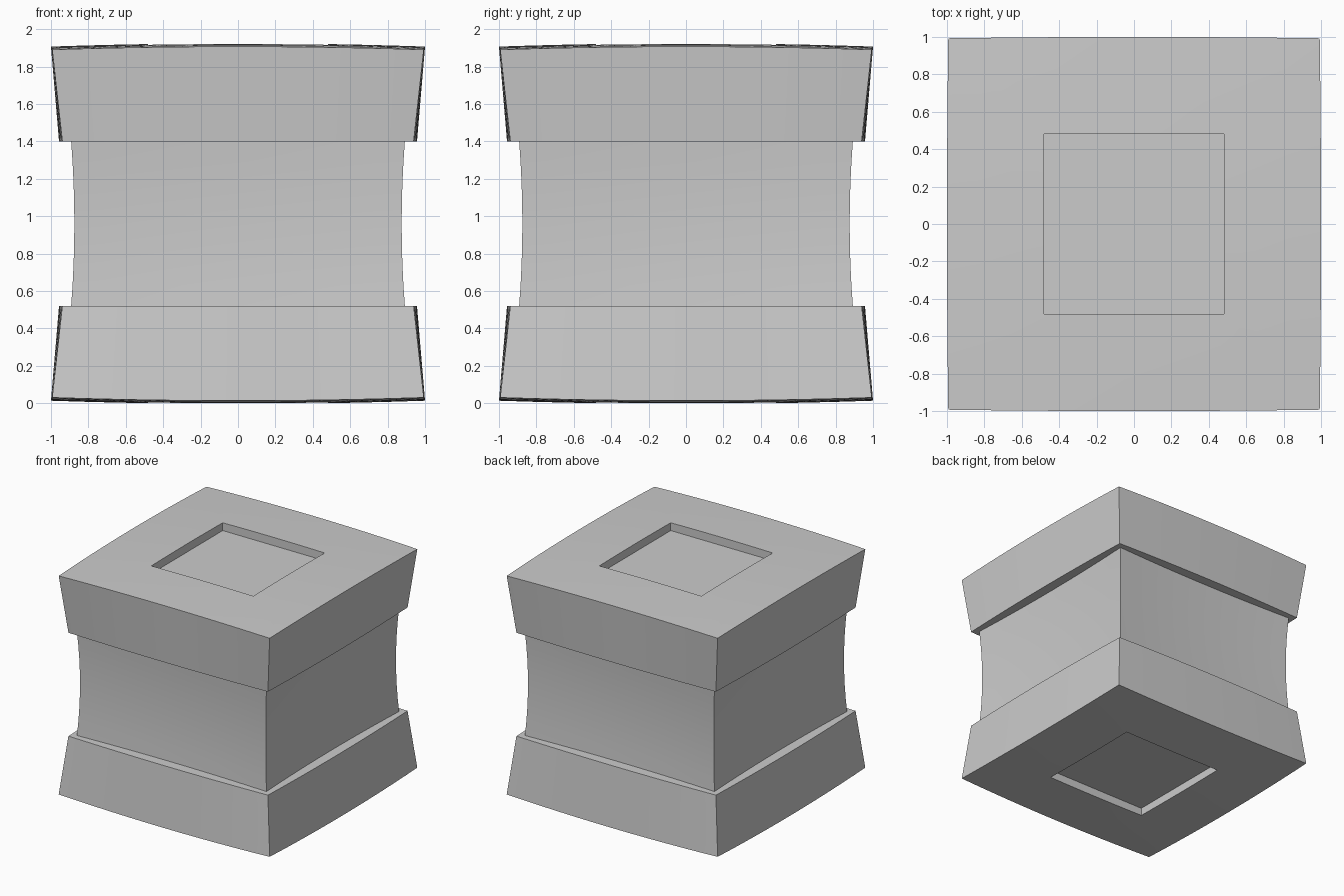
import bpy, bmesh

if "Cube" in bpy.data.objects:
    bpy.data.objects.remove(bpy.data.objects["Cube"])

SEG = 12          # segments along each side of the square
MID = 0.96        # mirror height
DEPTH = 0.07      # recess depth


def square_ring(half, bow, z):
    """Square loop; corners pulled in by bow (negative bow = hollow sides)."""
    pts = []
    for k in range(4):
        for i in range(SEG):
            t = -1 + 2 * i / SEG
            x, y = half - bow * t * t, t * (half - bow)
            for _ in range(k):
                x, y = -y, x
            pts.append((x, y, z(x, y) if callable(z) else z))
    return pts


def loft(name, rings, cap=False, flip=False):
    bm = bmesh.new()
    loops = [[bm.verts.new(p) for p in square_ring(*r)] for r in rings]
    n = 4 * SEG
    for a, b in zip(loops, loops[1:]):
        for i in range(n):
            j = (i + 1) % n
            bm.faces.new((a[i], a[j], b[j], b[i]))
    if cap:
        bm.faces.new(loops[-1])
    if flip:
        for v in bm.verts:
            v.co.z = 2 * MID - v.co.z
        bmesh.ops.reverse_faces(bm, faces=bm.faces[:])
    me = bpy.data.meshes.new(name)
    bm.to_mesh(me)
    bm.free()
    ob = bpy.data.objects.new(name, me)
    bpy.context.collection.objects.link(ob)
    bpy.ops.object.select_all(action='DESELECT')
    ob.select_set(True)
    bpy.context.view_layer.objects.active = ob
    bpy.ops.object.shade_smooth_by_angle(angle=0.5)
    return ob


def dome(x, y):
    return 1.924 - 0.0173 * (x * x + y * y)


# Waist: hollow both across and up each side
waist = []
for i in range(9):
    t = -1 + i / 4
    waist.append((0.853 + 0.017 * t * t, -0.022, MID + 0.44 * t))
loft("waist", waist)

# Flared end block: lip, bowed sides, domed face, square recess
block = [waist[-1], (0.957, 0.018, 1.4), (1.0, 0.007, dome)]
block += [(h, 0.0, dome) for h in (0.83, 0.65, 0.48)]
block.append((0.48, 0.0, 1.92 - DEPTH))
loft("top_block", block, cap=True)
loft("bottom_block", block, cap=True, flip=True)
